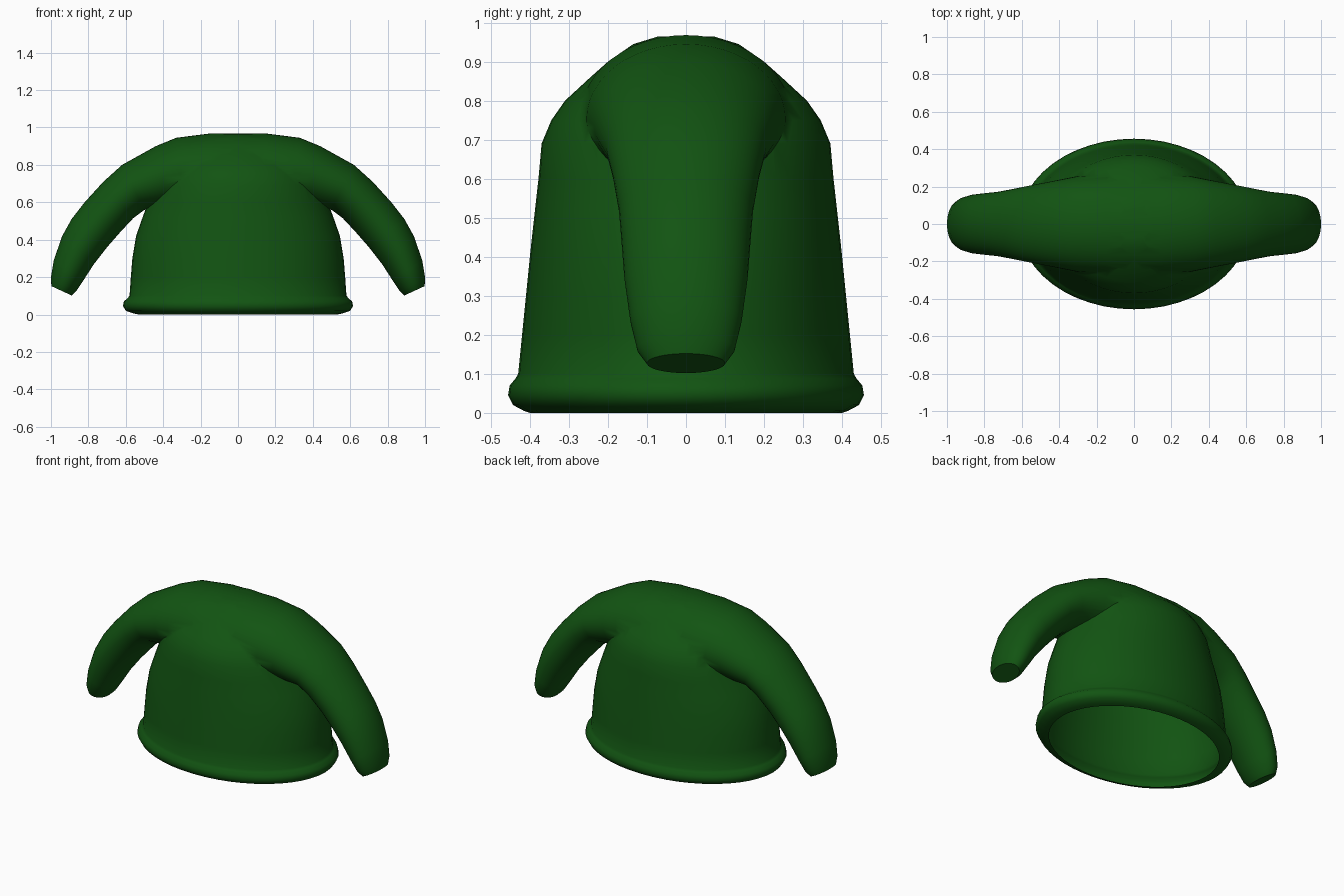
import bpy, bmesh, math
from mathutils import Vector

if "Cube" in bpy.data.objects:
    bpy.data.objects.remove(bpy.data.objects["Cube"])

green = bpy.data.materials.new("dark green knit")
green.diffuse_color = (0.006, 0.088, 0.006, 1)
green.use_nodes = True
green.node_tree.nodes["Principled BSDF"].inputs["Base Color"].default_value = green.diffuse_color
SEG = 48


def loft(name, rings):
    """Closed skin through rings of (centre, axis_a, axis_b)."""
    bm = bmesh.new()
    loops = []
    for c, a, b in rings:
        loops.append([bm.verts.new(Vector(c) + Vector(a) * math.cos(t) + Vector(b) * math.sin(t))
                      for t in (2 * math.pi * i / SEG for i in range(SEG))])
    for p, q in zip(loops, loops[1:]):
        for i in range(SEG):
            j = (i + 1) % SEG
            bm.faces.new((p[i], p[j], q[j], q[i]))
    bm.faces.new(loops[0])
    bm.faces.new(loops[-1])
    bmesh.ops.recalc_face_normals(bm, faces=bm.faces)
    me = bpy.data.meshes.new(name)
    bm.to_mesh(me)
    bm.free()
    me.materials.append(green)
    ob = bpy.data.objects.new(name, me)
    bpy.context.collection.objects.link(ob)
    return ob


# Torso with rolled hem and rounded shoulders: z, x radius, y radius
torso = [(0, .53, .40), (.005, .555, .415), (.02, .60, .443), (.045, .615, .456),
         (.07, .61, .452), (.088, .59, .437), (.10, .58, .43), (.2, .573, .42),
         (.3, .565, .41), (.42, .545, .398), (.52, .51, .387), (.6, .48, .378),
         (.69, .45, .37), (.75, .42, .345), (.80, .385, .31), (.86, .33, .245),
         (.90, .28, .20), (.945, .19, .135), (.965, .10, .07)]
body = loft("sweater", [((0, 0, z), (rx, 0, 0), (0, ry, 0)) for z, rx, ry in torso])

# Sleeves, one arch from cuff to cuff: outer x, z, inner x, z, half depth
arm = [(.998, .152, .890, .102, .10), (1.0, .20, .865, .125, .125),
       (.985, .29, .825, .185, .143), (.94, .42, .77, .27, .158),
       (.89, .51, .70, .36, .165), (.82, .60, .63, .44, .172),
       (.72, .71, .56, .515, .188), (.62, .80, .50, .56, .205),
       (.44, .90, .37, .57, .235), (.33, .945, .28, .56, .255),
       (.15, .968, .13, .55, .27)]
half = [(((ox + ix) / 2, 0, (oz + iz) / 2),
         ((ox - ix) / 2, 0, (oz - iz) / 2), (0, d, 0)) for ox, oz, ix, iz, d in arm]
other = [((-c[0], 0, c[2]), (-a[0], 0, a[2]), b) for c, a, b in reversed(half)]
sleeves = loft("sleeves_helper", half + other)
sleeves.hide_render = True

# Join into one garment
mod = body.modifiers.new("join", 'BOOLEAN')
mod.operation = 'UNION'
mod.solver = 'EXACT'
mod.object = sleeves
dg = bpy.context.evaluated_depsgraph_get()
me = bpy.data.meshes.new_from_object(body.evaluated_get(dg))
body.modifiers.clear()
body.data = me
bpy.data.objects.remove(sleeves)

# Open the waist and smooth the shading
bm = bmesh.new()
bm.from_mesh(me)
bmesh.ops.delete(bm, geom=[f for f in bm.faces if all(v.co.z < 1e-4 for v in f.verts)],
                 context='FACES')
for f in bm.faces:
    f.smooth = True
bm.to_mesh(me)
bm.free()
me.set_sharp_from_angle(angle=math.radians(50))
